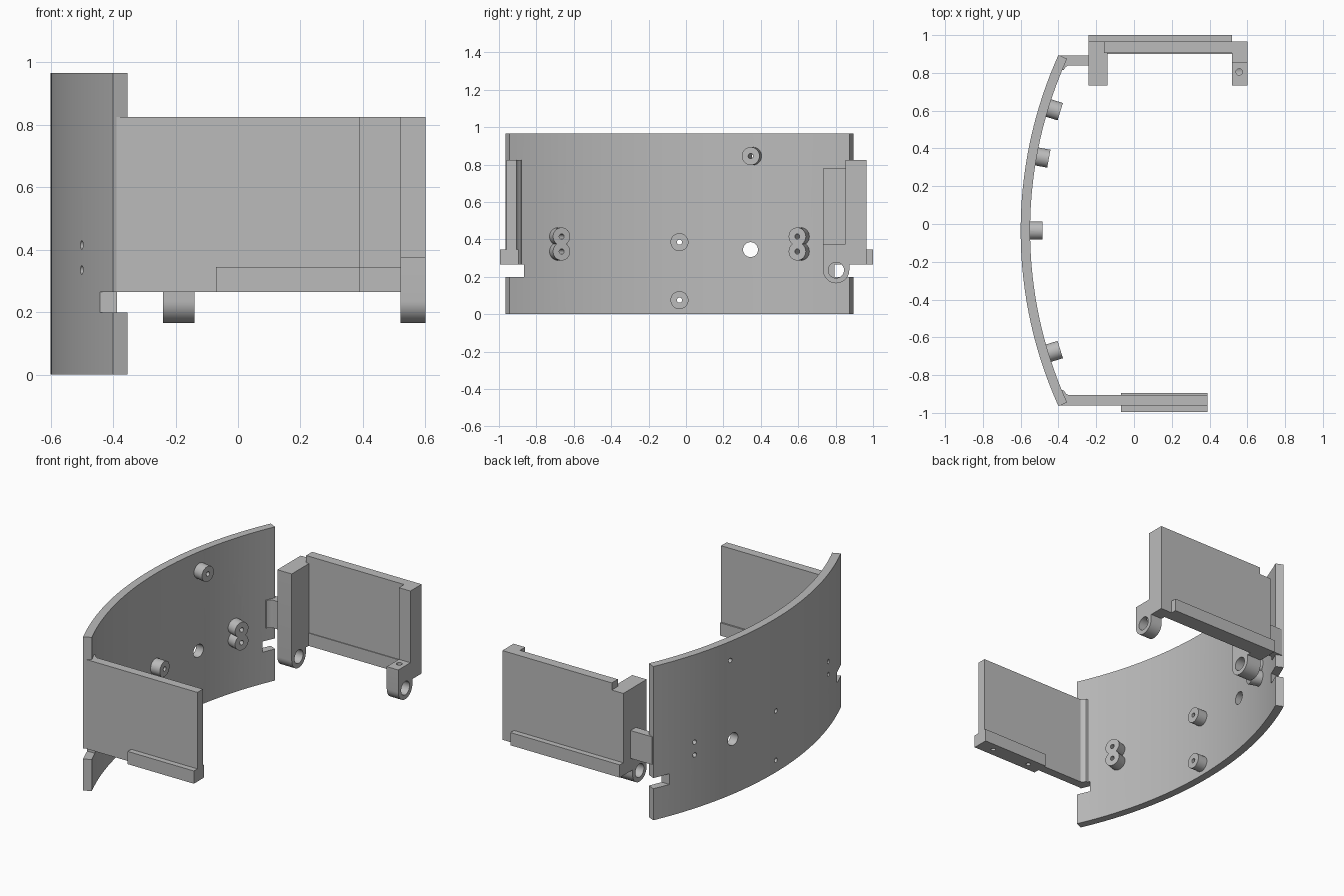
import bpy, bmesh, math
from mathutils import Vector, Matrix

if "Cube" in bpy.data.objects:
    bpy.data.objects.remove(bpy.data.objects["Cube"])

grey = bpy.data.materials.new("plain_grey")
grey.diffuse_color = (0.5, 0.5, 0.5, 1)
grey.use_nodes = True
grey.node_tree.nodes["Principled BSDF"].inputs["Base Color"].default_value = grey.diffuse_color


def finish(name, bm):
    bmesh.ops.recalc_face_normals(bm, faces=bm.faces[:])
    me = bpy.data.meshes.new(name)
    bm.to_mesh(me)
    bm.free()
    ob = bpy.data.objects.new(name, me)
    bpy.context.collection.objects.link(ob)
    me.materials.append(grey)
    return ob


def extrude(name, pts, direction):
    bm = bmesh.new()
    f = bm.faces.new([bm.verts.new(p) for p in pts])
    r = bmesh.ops.extrude_face_region(bm, geom=[f])
    vs = [g for g in r["geom"] if isinstance(g, bmesh.types.BMVert)]
    bmesh.ops.translate(bm, verts=vs, vec=direction)
    return finish(name, bm)


def box(name, x0, x1, y0, y1, z0, z1):
    return extrude(name, [(x0, y0, z0), (x1, y0, z0), (x1, y1, z0), (x0, y1, z0)], (0, 0, z1 - z0))


def rod(name, a, b, r, n=32):
    a, b = Vector(a), Vector(b)
    bm = bmesh.new()
    rot = (b - a).to_track_quat('Z', 'Y').to_matrix().to_4x4()
    bmesh.ops.create_cone(bm, cap_ends=True, segments=n, radius1=r, radius2=r,
                          depth=(b - a).length, matrix=Matrix.Translation((a + b) / 2) @ rot)
    return finish(name, bm)


def combine(ob, tools, op):
    # bake booleans into the mesh and drop the helpers
    for t in tools:
        m = ob.modifiers.new("bool", 'BOOLEAN')
        m.object, m.operation, m.solver = t, op, 'EXACT'
    dg = bpy.context.evaluated_depsgraph_get()
    dg.update()
    me = bpy.data.meshes.new_from_object(ob.evaluated_get(dg))
    ob.modifiers.clear()
    ob.data = me
    me.materials.clear()
    me.materials.append(grey)
    for t in tools:
        bpy.data.objects.remove(t)


# curved wall: arc about (CX, CY)
CX, CY, RO, RI = 1.66, -0.035, 2.26, 2.21
END = math.asin(0.93 / RO)


def arc(r, n=48):
    return [(CX - r * math.cos(t), CY + r * math.sin(t), 0)
            for t in [END * (2 * i / n - 1) for i in range(n + 1)]]


wall = extrude("curved_wall", arc(RO) + arc(RI)[::-1], (0, 0, 0.965))

# screw bosses on the inside of the wall, with through holes
bosses, holes = [], []
for y, z in [(-0.035, 0.385), (-0.035, 0.075), (0.352, 0.845),
             (-0.675, 0.415), (-0.675, 0.335), (0.605, 0.415), (0.605, 0.335)]:
    t = math.asin((y - CY) / 2.18)
    d = Vector((-math.cos(t), math.sin(t), 0))
    c = Vector((CX, CY, z))
    bosses.append(rod("boss", c + d * 2.23, c + d * 2.145, 0.048))
    holes.append(rod("hole", c + d * 2.4, c + d * 2.0, 0.014, 16))
combine(wall, bosses, 'UNION')

# cable hole and the slots at both ends
holes.append(rod("hole", (-0.8, 0.345, 0.345), (-0.3, 0.345, 0.345), 0.04))
holes.append(box("slot", -0.7, -0.2, -1.2, -0.865, 0.198, 0.265))
holes.append(box("slot", -0.7, -0.2, 0.795, 1.2, 0.198, 0.265))
combine(wall, holes, 'DIFFERENCE')

# front arm with its thicker lower rail
front_arm = box("front_arm", -0.39, 0.39, -0.96, -0.905, 0.265, 0.825)
front_rail = box("front_rail", -0.07, 0.39, -0.995, -0.895, 0.265, 0.345)
combine(front_arm, [front_rail], 'UNION')
combine(front_arm, [rod("hole", (x, -0.945, 0.2), (x, -0.945, 0.32), 0.014, 16)
                    for x in (0.02, 0.29)], 'DIFFERENCE')

# back arm with rail
back_arm = box("back_arm", -0.16, 0.53, 0.905, 0.965, 0.265, 0.825)
back_arm.data.transform(Matrix.Identity(4))
back_rail = box("back_rail", -0.24, 0.52, 0.90, 1.0, 0.265, 0.345)
combine(back_rail, [rod("hole", (x, 0.95, 0.2), (x, 0.95, 0.32), 0.014, 16)
                    for x in (-0.14, 0.05, 0.28, 0.39)], 'DIFFERENCE')

# hinge eye outline shared by the post and the end tab
HY, HZ, HR = 0.803, 0.235, 0.07
eye = [(HY - HR * math.cos(a), HZ - HR * math.sin(a)) for a in [math.pi * i / 20 for i in range(21)]]
eye += [(HY + HR, 0.265), (0.965, 0.265)]


def hinge(name, top, x0, x1):
    ob = extrude(name, [(x0, y, z) for y, z in top + eye], (x1 - x0, 0, 0))
    combine(ob, [rod("hole", (x0 - 0.1, HY, HZ), (x1 + 0.1, HY, HZ), 0.042)], 'DIFFERENCE')
    return ob


post = hinge("hinge_post", [(0.965, 0.78), (HY - HR, 0.78)], -0.24, -0.14)
tab = hinge("end_tab", [(0.965, 0.825), (0.853, 0.825), (0.853, 0.375), (HY - HR, 0.375)], 0.52, 0.60)
combine(tab, [rod("hole", (0.557, 0.805, 0.25), (0.557, 0.805, 0.45), 0.017, 16)], 'DIFFERENCE')

# short link between wall and post
box("post_link", -0.39, -0.23, 0.84, 0.893, 0.345, 0.52)

# small corner fillets where arms meet the wall
for name, y, s, z0, z1 in [("front_fillet", -0.906, 1, 0.265, 0.825), ("link_fillet", 0.841, -1, 0.345, 0.52)]:
    extrude(name, [(-0.385, y, z0), (-0.345, y, z0), (-0.36, y + s * 0.008, z0),
                   (-0.372, y + s * 0.025, z0), (-0.40, y + s * 0.03, z0)], (0, 0, z1 - z0))

for ob in bpy.context.scene.objects:
    ob.select_set(True)
bpy.context.view_layer.objects.active = wall
bpy.ops.object.shade_smooth_by_angle(angle=math.radians(30))
